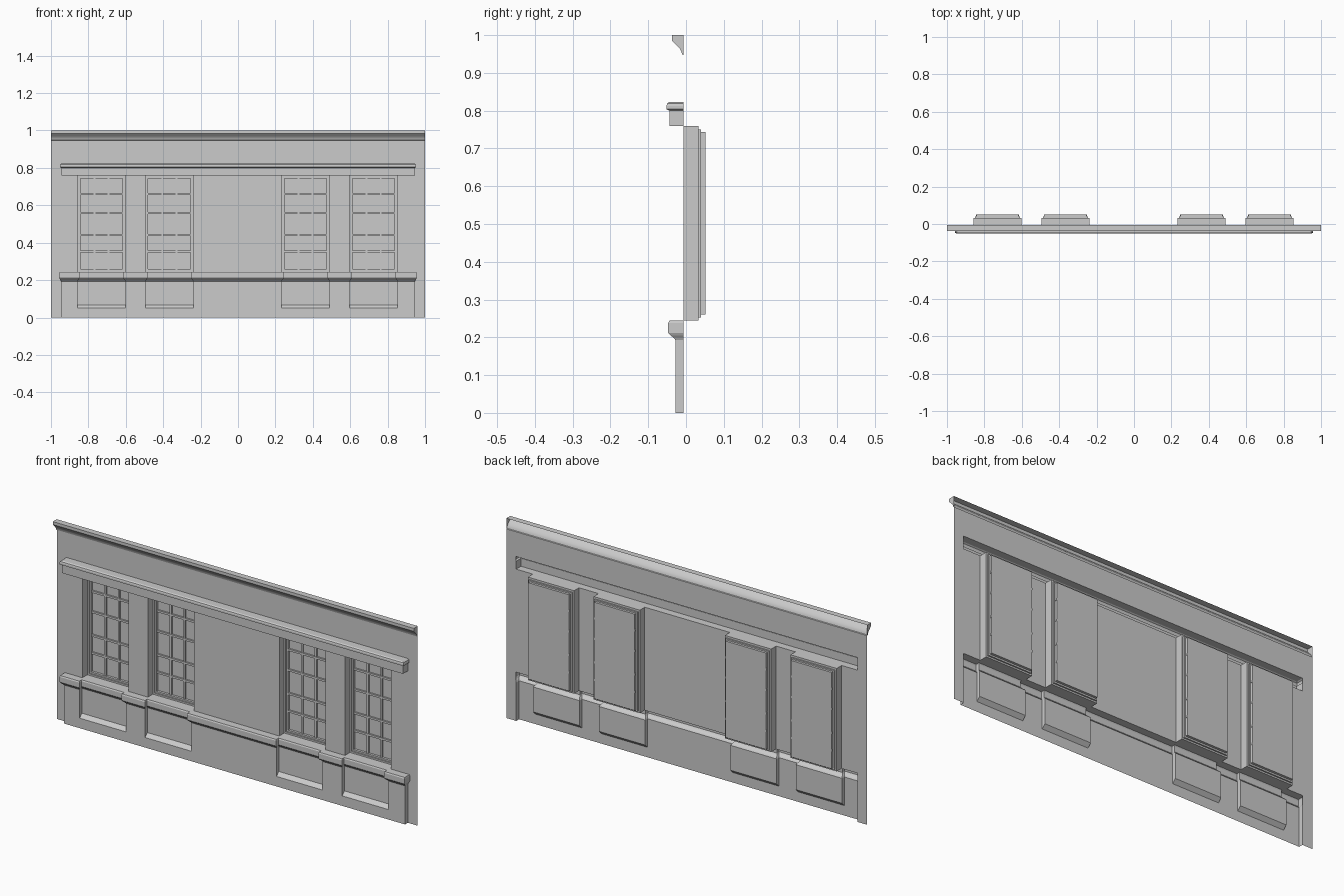
import bpy

if "Cube" in bpy.data.objects:
    bpy.data.objects.remove(bpy.data.objects["Cube"])

WALL, BODY, PANEL = -0.006, -0.028, -0.010
CENTRES = [-0.730, -0.367, 0.361, 0.725]
HALF = 0.128
END = 0.945
SILL, HEAD, LINTEL_TOP, COVE = 0.244, 0.760, 0.823, 0.947


def make(name, verts, faces, smooth=False):
    me = bpy.data.meshes.new(name)
    me.from_pydata(verts, [], faces)
    me.update()
    ob = bpy.data.objects.new(name, me)
    bpy.context.collection.objects.link(ob)
    if smooth:
        bpy.ops.object.select_all(action='DESELECT')
        ob.select_set(True)
        bpy.context.view_layer.objects.active = ob
        bpy.ops.object.shade_smooth_by_angle(angle=0.6)
    return ob


def sweep(name, path, profile, side=1.0, top=False, bottom=False, smooth=False):
    """Carry an (offset, z) profile along a right-angled plan path."""
    n = len(path)
    normals = []
    for (x0, y0), (x1, y1) in zip(path, path[1:]):
        dx, dy = x1 - x0, y1 - y0
        length = abs(dx) + abs(dy)
        normals.append((dy / length, -dx / length))
    verts, faces = [], []
    for off, z in profile:
        for i, (x, y) in enumerate(path):
            near = normals[max(i - 1, 0):i + 1]
            nx, ny = sum(v[0] for v in near), sum(v[1] for v in near)
            zz = z(x, y) if callable(z) else z
            verts.append((x + nx * off * side, y + ny * off, zz))
    for r in range(len(profile) - 1):
        for i in range(n - 1):
            a = r * n + i
            faces.append((a, a + 1, a + n + 1, a + n))
    if top:
        faces.append(tuple(range((len(profile) - 1) * n, len(profile) * n)))
    if bottom:
        faces.append(tuple(reversed(range(n))))
    return make(name, verts, faces, smooth)


# Wall sheet, left open behind the windows, lintel, plinth and cornice
xs = sorted([-1, -END, END, 1] + [c + s * HALF for c in CENTRES for s in (-1, 1)])
zs = [0, SILL, HEAD, LINTEL_TOP, COVE]
verts = [(x, WALL, z) for z in zs for x in xs]
faces = []
for r in range(len(zs) - 1):
    for i in range(len(xs) - 1):
        mid = (xs[i] + xs[i + 1]) / 2
        in_window = any(abs(mid - c) < HALF for c in CENTRES)
        if (r in (0, 2) and abs(mid) < END) or (r == 1 and in_window):
            continue
        a = r * len(xs) + i
        faces.append((a, a + 1, a + 1 + len(xs), a + len(xs)))
make("wall", verts, faces)

# Cornice with a cove, open at the back
cove = [(WALL, COVE), (-0.010, 0.949), (-0.0125, 0.957), (-0.017, 0.965), (-0.024, 0.972),
        (-0.031, 0.979), (-0.037, 0.985), (-0.037, 1.0), (WALL, 1.0)]
n = len(cove)
verts = [(x, y, z) for x in (-1, 1) for y, z in cove]
faces = [(i, i + n, i + n + 1, i + 1) for i in range(n - 1)]
faces += [tuple(reversed(range(n))), tuple(range(n, 2 * n))]
make("cornice", verts, faces, smooth=True)

# Lintel band with a bead along its top
sweep("lintel", [(-END, WALL), (-END, -0.044), (END, -0.044), (END, WALL)],
      [(0, HEAD), (0, 0.800), (0.008, 0.804), (0.008, 0.812), (0.006, 0.819), (0, LINTEL_TOP)],
      top=True, bottom=True)

# Plinth: flush base, pedestals with recessed panels, and a moulded cap
sweep("plinth_base", [(-END, WALL), (-END, BODY), (END, BODY), (END, WALL)], [(0, 0), (0, 0.05)])
path = [(-END, WALL), (-END, BODY)]
for c in CENTRES:
    l, r = c - HALF, c + HALF
    path += [(l, BODY), (l, PANEL), (r, PANEL), (r, BODY)]
path += [(END, BODY), (END, WALL)]
sweep("pedestals_and_panels", path,
      [(0, lambda x, y: 0.068 if y == PANEL else 0.05), (0, 0.193)])
sweep("plinth_cap", path,
      [(0, 0.193), (0.005, 0.199), (0.013, 0.205), (0.019, 0.212), (0.019, 0.238), (0.016, SILL)],
      side=0.6, top=True)

# Sloping ledges below the panels
for k, c in enumerate(CENTRES):
    l, r = c - HALF, c + HALF
    make(f"panel_ledge_{k}", [(l, BODY, 0.05), (r, BODY, 0.05), (r, PANEL, 0.068), (l, PANEL, 0.068)],
         [(0, 1, 2, 3)])


def box(verts, faces, x0, x1, y0, y1, z0, z1):
    b = len(verts)
    verts += [(x, y, z) for x in (x0, x1) for y in (y0, y1) for z in (z0, z1)]
    faces += [tuple(b + i for i in f) for f in
              ((0, 1, 3, 2), (4, 6, 7, 5), (0, 4, 5, 1), (2, 3, 7, 6), (0, 2, 6, 4), (1, 5, 7, 3))]


# Windows: stepped reveal ending in glass, with glazing bars
RINGS = [(HALF, SILL, HEAD, WALL), (HALF, SILL, HEAD, 0.033),
         (0.120, 0.252, 0.750, 0.033), (0.120, 0.252, 0.750, 0.040),
         (0.113, 0.260, 0.743, 0.040), (0.113, 0.260, 0.743, 0.052)]
for k, c in enumerate(CENTRES):
    verts, faces = [], []
    for h, z0, z1, y in RINGS:
        verts += [(c - h, y, z0), (c + h, y, z0), (c + h, y, z1), (c - h, y, z1)]
    for r in range(len(RINGS) - 1):
        for i in range(4):
            j = (i + 1) % 4
            faces.append((r * 4 + i, r * 4 + j, r * 4 + 4 + j, r * 4 + 4 + i))
    last = 4 * (len(RINGS) - 1)
    faces.append(tuple(range(last, last + 4)))
    make(f"window_{k}", verts, faces)

    verts, faces = [], []
    for x in (c - 0.038, c + 0.038):
        box(verts, faces, x - 0.005, x + 0.005, 0.044, 0.0515, 0.260, 0.743)
    for z in (0.353, 0.441, 0.559, 0.661):
        box(verts, faces, c - 0.115, c + 0.115, 0.043, 0.0515, z - 0.005, z + 0.005)
    make(f"glazing_bars_{k}", verts, faces)
